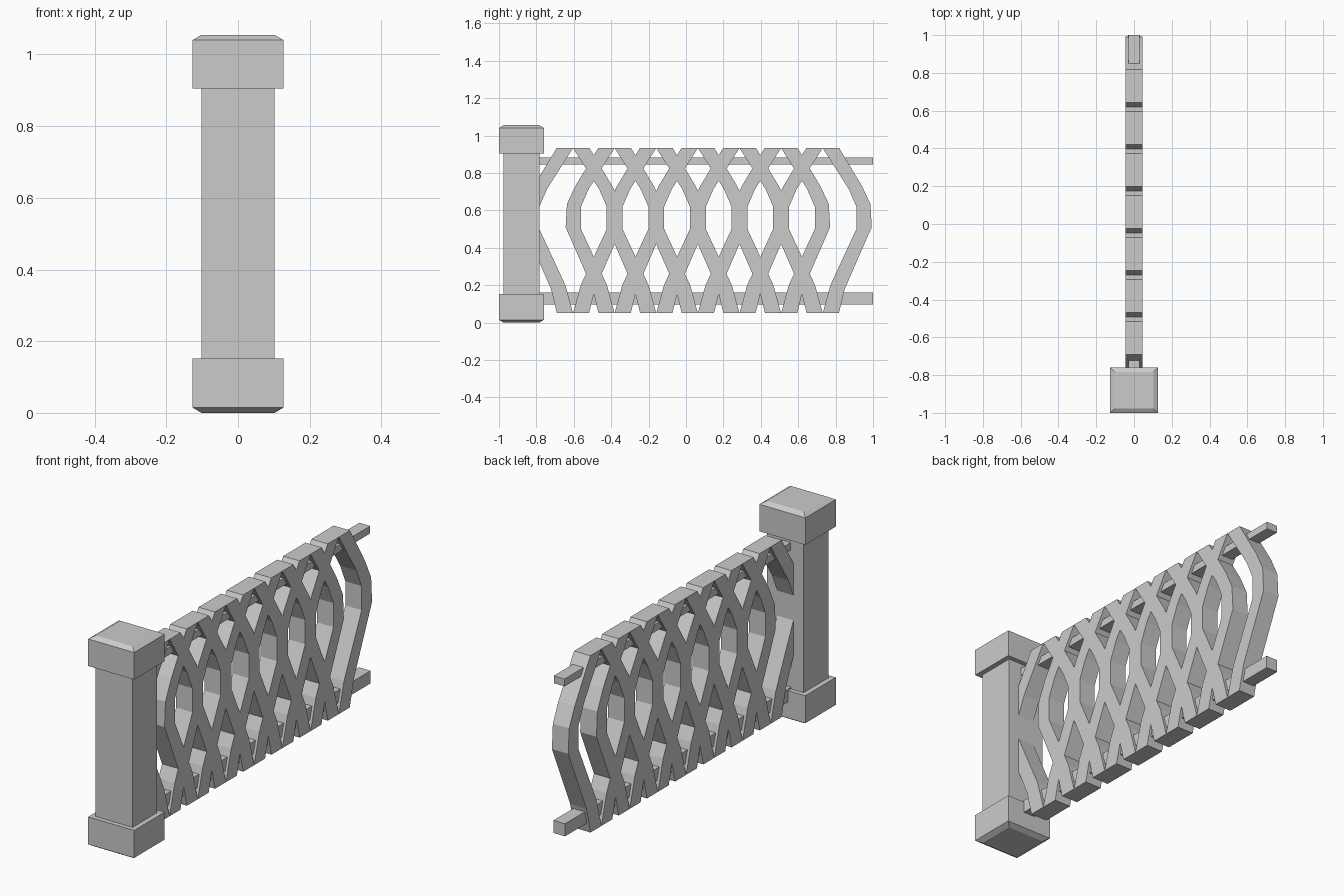
import bpy
import bmesh

cube = bpy.data.objects.get("Cube")
if cube:
    bpy.data.objects.remove(cube, do_unlink=True)

stone = bpy.data.materials.new("grey_stone")
stone.use_nodes = True
GREY = (0.6, 0.6, 0.6, 1)
stone.diffuse_color = GREY
stone.node_tree.nodes["Principled BSDF"].inputs["Base Color"].default_value = GREY


def finish(name, bm):
    bmesh.ops.recalc_face_normals(bm, faces=bm.faces)
    mesh = bpy.data.meshes.new(name)
    bm.to_mesh(mesh)
    bm.free()
    mesh.materials.append(stone)
    obj = bpy.data.objects.new(name, mesh)
    bpy.context.collection.objects.link(obj)
    return obj


def stack(name, y, sections):
    """Square block lofted through (z, half_x, half_y) sections."""
    bm = bmesh.new()
    rings = [[bm.verts.new((sx * hx, y + sy * hy, z))
              for sx, sy in ((-1, -1), (1, -1), (1, 1), (-1, 1))]
             for z, hx, hy in sections]
    for low, high in zip(rings, rings[1:]):
        for i in range(4):
            j = (i + 1) % 4
            bm.faces.new((low[i], low[j], high[j], high[i]))
    bm.faces.new(rings[0][::-1])
    bm.faces.new(rings[-1])
    return finish(name, bm)


# Gate post: chamfered base, shaft and chamfered cap
POST_Y = -0.88
stack("post_base", POST_Y, [(0, 0.102, 0.096), (0.015, 0.127, 0.12), (0.152, 0.127, 0.12)])
stack("post_shaft", POST_Y, [(0.1, 0.102, 0.097), (0.95, 0.102, 0.097)])
stack("post_cap", POST_Y, [(0.905, 0.127, 0.12), (1.04, 0.127, 0.12), (1.055, 0.102, 0.096)])

# Horizontal rails running from the post to the open end
stack("upper_rail", 0.1, [(0.845, 0.03, 0.9), (0.882, 0.03, 0.9)])
stack("lower_rail", 0.1, [(0.097, 0.032, 0.9), (0.16, 0.032, 0.9)])

# Interlaced hoops: each is a bowed slat and its mirror image, (offset, z) edges
OUTER = [(0.088, 0.933), (0.21, 0.73), (0.255, 0.634), (0.262, 0.51), (0.118, 0.18), (0.086, 0.05)]
INNER = [(0, 0.933), (0.139, 0.714), (0.18, 0.62), (0.18, 0.5), (0.041, 0.2), (0, 0.05)]
HALF = 0.045


def hoop(name, centre):
    bm = bmesh.new()
    for side in (-1, 1):
        outer, inner = ([bm.verts.new((-HALF, centre + side * d, z)) for d, z in edge]
                        for edge in (OUTER, INNER))
        strip = [bm.faces.new((outer[i], outer[i + 1], inner[i + 1], inner[i]))
                 for i in range(len(outer) - 1)]
        new = bmesh.ops.extrude_face_region(bm, geom=strip, use_keep_orig=True)["geom"]
        moved = [v for v in new if isinstance(v, bmesh.types.BMVert)]
        bmesh.ops.translate(bm, verts=moved, vec=(2 * HALF, 0, 0))
    return finish(name, bm)


for i in range(7):
    hoop(f"lattice_hoop_{i + 1}", -0.604 + 0.2225 * i)
